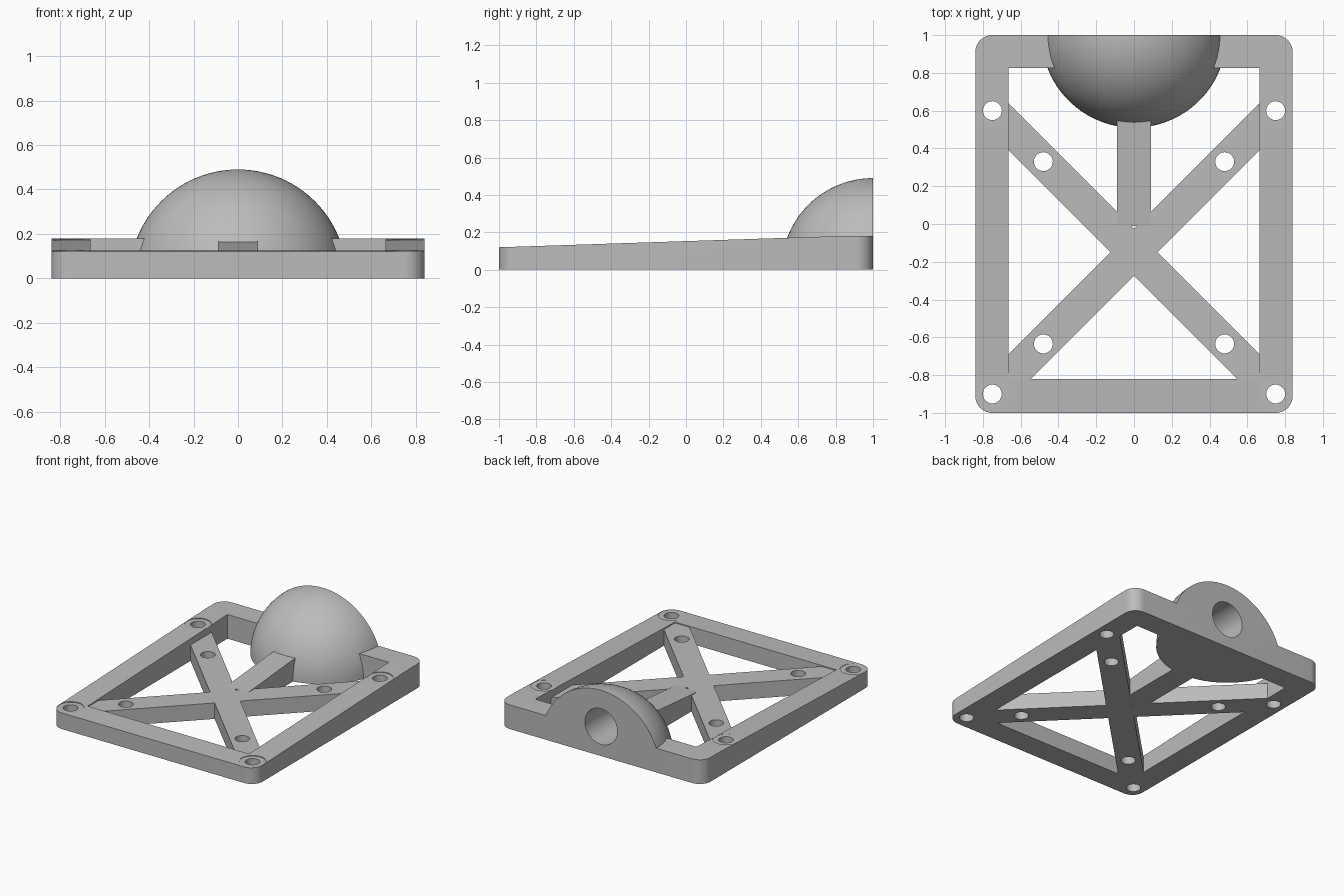
import bpy, bmesh, math
from mathutils import Vector

default = bpy.data.objects.get("Cube")
if default:
    bpy.data.objects.remove(default, do_unlink=True)

grey = bpy.data.materials.new("plain grey")
grey.use_nodes = True
colour = (0.5, 0.5, 0.5, 1)
grey.diffuse_color = colour
grey.node_tree.nodes["Principled BSDF"].inputs["Base Color"].default_value = colour


def make_object(name, bm):
    bmesh.ops.recalc_face_normals(bm, faces=bm.faces)
    mesh = bpy.data.meshes.new(name)
    bm.to_mesh(mesh)
    bm.free()
    mesh.materials.append(grey)
    obj = bpy.data.objects.new(name, mesh)
    bpy.context.collection.objects.link(obj)
    return obj


def prism(name, points, direction):
    """Extrude a closed outline of 3D points along a direction."""
    bm = bmesh.new()
    face = bm.faces.new([bm.verts.new(p) for p in points])
    result = bmesh.ops.extrude_face_region(bm, geom=[face], use_keep_orig=True)
    moved = [v for v in result["geom"] if isinstance(v, bmesh.types.BMVert)]
    bmesh.ops.translate(bm, verts=moved, vec=direction)
    return make_object(name, bm)


def box(name, x0, x1, y0, y1, z0, z1):
    outline = [(x0, y0, z0), (x1, y0, z0), (x1, y1, z0), (x0, y1, z0)]
    return prism(name, outline, (0, 0, z1 - z0))


def disc(name, x, y, z0, z1, radius):
    angles = [math.tau * i / 48 for i in range(48)]
    outline = [(x + radius * math.cos(a), y + radius * math.sin(a), z0) for a in angles]
    return prism(name, outline, (0, 0, z1 - z0))


def combine(target, tool, operation="DIFFERENCE", discard=True):
    mod = target.modifiers.new("combine", "BOOLEAN")
    mod.operation, mod.object, mod.solver = operation, tool, "EXACT"
    bpy.context.view_layer.objects.active = target
    bpy.ops.object.modifier_apply(modifier=mod.name)
    if discard:
        bpy.data.objects.remove(tool, do_unlink=True)


HALF_W, INNER, LOW, HIGH, BACK = 0.84, 0.665, 0.12, 0.18, 0.825
HUB_Y, BRACE_TOP, DOME_R = -0.15, 0.119, 0.49


def slope(y):
    return LOW + (HIGH - LOW) * (y + 1) / (BACK + 1)


# Outer frame with rounded corners
corner = 0.09
outline = []
for k, (sx, sy) in enumerate([(1, 1), (-1, 1), (-1, -1), (1, -1)]):
    for i in range(13):
        a = math.pi / 2 * (k + i / 12)
        outline.append((sx * (HALF_W - corner) + corner * math.cos(a),
                        sy * (1 - corner) + corner * math.sin(a), 0))
frame = prism("outer_frame", outline, (0, 0, HIGH))
combine(frame, box("opening", -INNER, INNER, -0.82, BACK, -1, 1))

# Top of the frame falls towards the front
wedge = [(-1, -1.2, slope(-1.2)), (-1, BACK, HIGH), (-1, BACK, 1), (-1, -1.2, 1)]
combine(frame, prism("slope_cutter", wedge, (2, 0, 0)))

# Screw holes with flat seats in the side rails
for x in (-0.75, 0.75):
    for y in (-0.9, 0.6):
        combine(frame, disc("seat_cutter", x, y, slope(y - 0.09), 1, 0.09))
        combine(frame, disc("hole_cutter", x, y, -1, 1, 0.05))


# Crossed diagonal braces, trimmed to the frame opening
def brace(name, side):
    along, across = Vector((side, 1, 0)), Vector((0, 0.125, 0))
    hub = Vector((0, HUB_Y, 0))
    pts = [hub - along - across, hub + along - across,
           hub + along + across, hub - along + across]
    return prism(name, pts, (0, 0, BRACE_TOP))


cross = brace("cross_brace", 1)
combine(cross, brace("second_brace", -1), "UNION")
combine(cross, box("trim", -INNER, INNER, -0.82, BACK, -1, 1), "INTERSECT")
for x in (-0.48, 0.48):
    for y in (-0.635, 0.33):
        combine(cross, disc("hole_cutter", x, y, -1, 1, 0.05))

# Rising spoke from the hub to the dome
profile = [(-0.09, -0.01, 0), (-0.09, -0.01, BRACE_TOP), (-0.09, 0.6, 0.169), (-0.09, 0.6, 0)]
spoke = prism("centre_spoke", profile, (0.18, 0, 0))

# Quarter-sphere dome on the back edge
bm = bmesh.new()
bmesh.ops.create_uvsphere(bm, u_segments=96, v_segments=48, radius=DOME_R)
bmesh.ops.translate(bm, verts=bm.verts, vec=(0, 1, 0))
dome = make_object("dome", bm)
combine(dome, box("dome_trim", -1, 1, 0, 1, 0, 1), "INTERSECT")

# Round socket in the back of the dome
socket = [(0.133 * math.cos(math.tau * i / 64), 0.7, 0.22 + 0.133 * math.sin(math.tau * i / 64))
          for i in range(64)]
bore = prism("socket_cutter", socket, (0, 1, 0))
combine(frame, bore, discard=False)
combine(dome, bore)

# Smooth round surfaces, keep edges sharp
for obj in (frame, cross, spoke, dome):
    bpy.ops.object.select_all(action="DESELECT")
    obj.select_set(True)
    bpy.context.view_layer.objects.active = obj
    bpy.ops.object.shade_smooth_by_angle(angle=math.radians(30))
